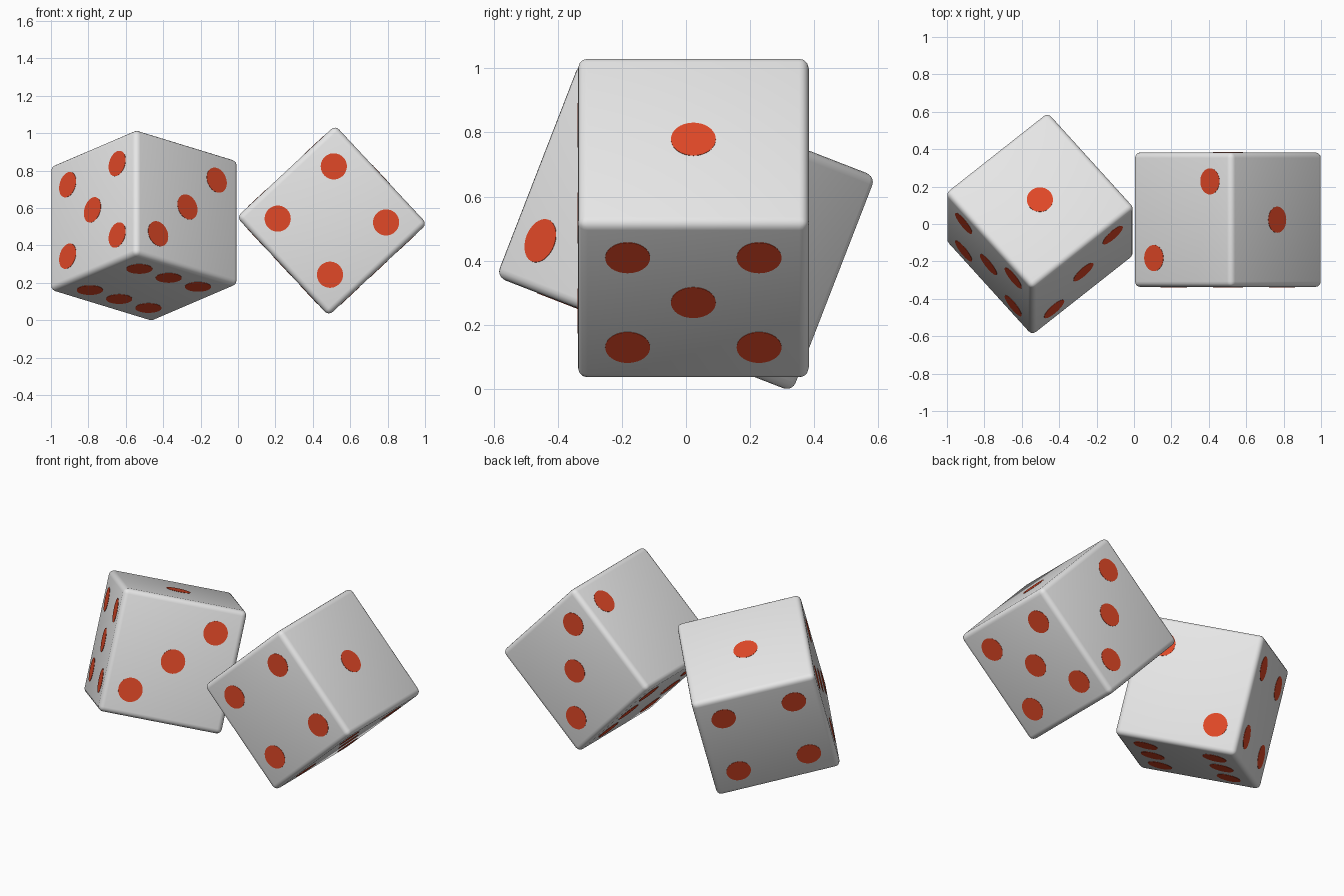
import bpy, bmesh
from math import radians
from mathutils import Matrix, Vector

SIZE, ROUND, PIP_RADIUS, PIP_STEP, PIP_DEPTH = 0.72, 0.03, 0.07, 0.205, 0.003

cube = bpy.data.objects.get("Cube")
if cube:
    bpy.data.objects.remove(cube, do_unlink=True)


def make_material(name, colour):
    mat = bpy.data.materials.new(name)
    mat.use_nodes = True
    mat.diffuse_color = colour
    for node in mat.node_tree.nodes:
        if node.type == 'BSDF_PRINCIPLED':
            node.inputs["Base Color"].default_value = colour
    return mat


white = make_material("off_white", (0.8, 0.8, 0.8, 1))
red = make_material("orange_red", (0.75, 0.065, 0.02, 1))

# Pip patterns in steps along the two axes that follow the face's own axis
corners = [(i, j) for i in (-1, 1) for j in (-1, 1)]
centre = [(0, 0)]
pip_faces = [
    (0, 1, [(1, -1), (-1, 1)]),                            # two
    (0, -1, corners + centre),                             # five
    (1, 1, corners),                                       # four
    (1, -1, [(-1, -1), (0, 0), (1, 1)]),                   # three
    (2, 1, centre),                                        # one
    (2, -1, [(i, j) for i in (-1, 0, 1) for j in (-1, 1)]),  # six
]


def make_object(name, bm, mat, matrix):
    mesh = bpy.data.meshes.new(name)
    bm.to_mesh(mesh)
    bm.free()
    mesh.materials.append(mat)
    obj = bpy.data.objects.new(name, mesh)
    bpy.context.collection.objects.link(obj)
    obj.matrix_world = matrix
    return obj


def make_die(name, matrix):
    # Rounded body
    bm = bmesh.new()
    bmesh.ops.create_cube(bm, size=SIZE)
    bmesh.ops.bevel(bm, geom=bm.edges[:], offset=ROUND, segments=4,
                    profile=0.5, affect='EDGES')
    body = make_object(name + "_body", bm, white, matrix)
    bpy.ops.object.select_all(action='DESELECT')
    body.select_set(True)
    bpy.context.view_layer.objects.active = body
    bpy.ops.object.shade_smooth_by_angle(angle=radians(35))

    # Thin round pips on all six faces
    bm = bmesh.new()
    axes = [Vector(row) for row in Matrix.Identity(3)]
    for axis, side, pattern in pip_faces:
        normal = axes[axis] * side
        e1, e2 = axes[(axis + 1) % 3], axes[(axis + 2) % 3]
        turn = normal.to_track_quat('Z', 'Y').to_matrix().to_4x4()
        for i, j in pattern:
            place = normal * SIZE / 2 + (e1 * i + e2 * j) * PIP_STEP
            bmesh.ops.create_cone(bm, cap_ends=True, segments=40,
                                  radius1=PIP_RADIUS, radius2=PIP_RADIUS,
                                  depth=PIP_DEPTH,
                                  matrix=Matrix.Translation(place) @ turn)
    make_object(name + "_pips", bm, red, matrix)


# Right die: leaning back on one corner
make_die("right_die", Matrix.Translation((-0.503, 0, 0.506))
         @ Matrix.Rotation(radians(-21.2), 4, 'X')
         @ Matrix.Rotation(radians(40.2), 4, 'Z'))

# Left die: balanced on one edge
lean = Matrix.Rotation(radians(-43), 4, 'Y')
upper, across = lean @ Vector((1, 0, 0)), lean @ Vector((0, 0, 1))
turn = Matrix((across, (0, -1, 0), upper)).transposed().to_4x4()
make_die("left_die", Matrix.Translation((0.502, 0.023, 0.533)) @ turn)
